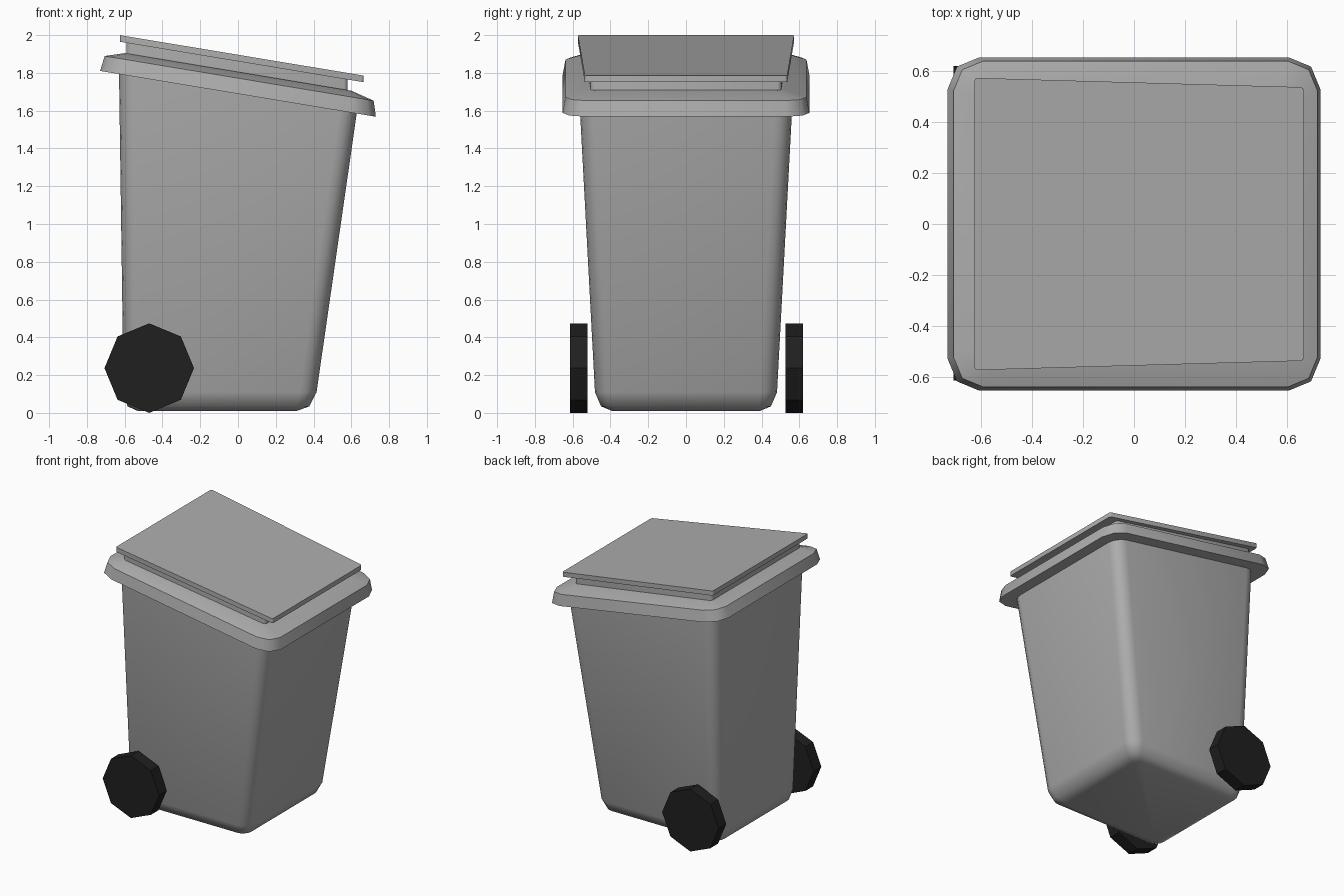
import bpy, bmesh, math
from mathutils import Matrix

if "Cube" in bpy.data.objects:
    bpy.data.objects.remove(bpy.data.objects["Cube"])

SLOPE = -0.166  # the lid and rim tilt down toward +x


def material(name, value):
    m = bpy.data.materials.new(name)
    m.diffuse_color = (value, value, value, 1)
    m.use_nodes = True
    m.node_tree.nodes["Principled BSDF"].inputs["Base Color"].default_value = m.diffuse_color
    return m


grey = material("grey plastic", 0.42)
black = material("black rubber", 0.014)


def ring(x0, x1, ya, yb, r, h, tilt, seg):
    """Rounded rectangle; half width ya at x0 and yb at x1."""
    pts = []
    corners = [(x1 - r, yb - r, 0), (x0 + r, ya - r, 90),
               (x0 + r, r - ya, 180), (x1 - r, r - yb, 270)]
    for cx, cy, start in corners:
        for i in range(seg + 1):
            a = math.radians(start + 90 * i / seg)
            x = cx + r * math.cos(a)
            pts.append((x, cy + r * math.sin(a), h + tilt * x))
    return pts


def finish(bm, name, mat, angle):
    bmesh.ops.recalc_face_normals(bm, faces=bm.faces)
    mesh = bpy.data.meshes.new(name)
    bm.to_mesh(mesh)
    bm.free()
    mesh.materials.append(mat)
    ob = bpy.data.objects.new(name, mesh)
    bpy.context.collection.objects.link(ob)
    bpy.ops.object.select_all(action='DESELECT')
    ob.select_set(True)
    bpy.context.view_layer.objects.active = ob
    bpy.ops.object.shade_smooth_by_angle(angle=math.radians(angle))


def loft(name, rings, angle):
    bm = bmesh.new()
    loops = [[bm.verts.new(p) for p in r] for r in rings]
    n = len(loops[0])
    for a, b in zip(loops, loops[1:]):
        for i in range(n):
            j = (i + 1) % n
            bm.faces.new((a[i], a[j], b[j], b[i]))
    bm.faces.new(loops[0][::-1])
    bm.faces.new(loops[-1])
    finish(bm, name, grey, angle)


# Tapered bin body with a rounded foot and slanted top
loft("bin_body", [
    ring(-0.53, 0.31, 0.39, 0.39, 0.04, 0.01, 0, 4),
    ring(-0.585, 0.378, 0.45, 0.45, 0.07, 0.035, 0, 4),
    ring(-0.606, 0.416, 0.482, 0.482, 0.09, 0.11, 0, 4),
    ring(-0.63, 0.63, 0.562, 0.562, 0.09, 1.70, SLOPE, 4),
], 60)

# Overhanging rim with chamfered top
loft("rim", [
    ring(-0.73, 0.73, 0.653, 0.653, 0.125, 1.689, SLOPE, 2),
    ring(-0.706, 0.718, 0.638, 0.638, 0.115, 1.772, SLOPE, 2),
    ring(-0.60, 0.60, 0.545, 0.52, 0.04, 1.805, SLOPE, 2),
], 46)

# Recessed neck between rim and lid
loft("lid_neck", [
    ring(-0.59, 0.58, 0.535, 0.505, 0.02, 1.795, SLOPE, 2),
    ring(-0.59, 0.58, 0.535, 0.505, 0.02, 1.865, SLOPE, 2),
], 46)

# Thin lid, slightly narrower at the low end
loft("lid", [
    ring(-0.625, 0.665, 0.572, 0.536, 0.012, 1.861, SLOPE, 2),
    ring(-0.625, 0.665, 0.572, 0.536, 0.012, 1.896, SLOPE, 2),
], 46)

# Eight-sided wheels
for name, y in (("front_wheel", -0.567), ("back_wheel", 0.573)):
    bm = bmesh.new()
    bmesh.ops.create_cone(
        bm, cap_ends=True, segments=8, radius1=0.237, radius2=0.237, depth=0.092,
        matrix=Matrix.Translation((-0.47, y, 0.237)) @ Matrix.Rotation(math.pi / 2, 4, 'X'))
    finish(bm, name, black, 20)
